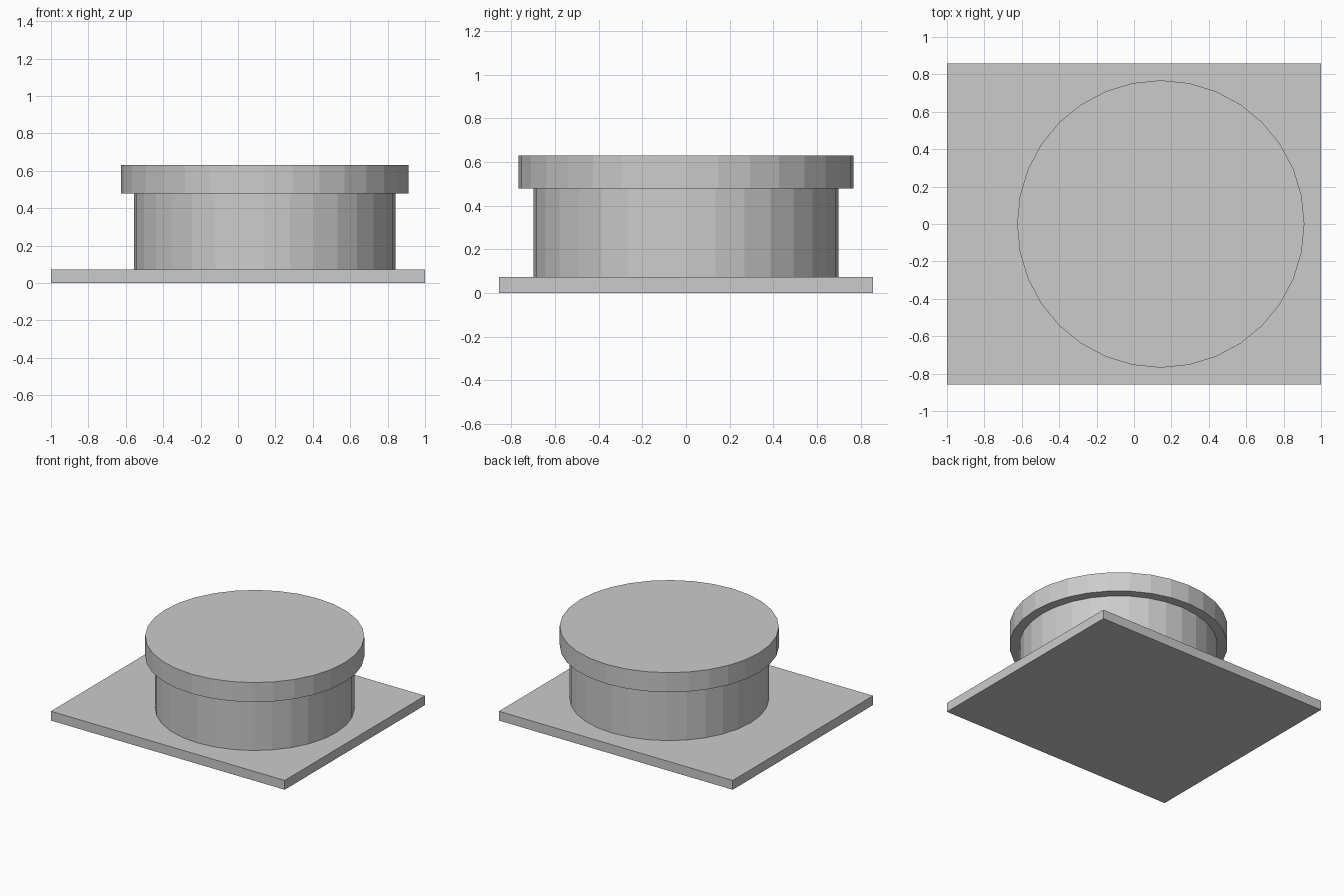
import bpy

if "Cube" in bpy.data.objects:
    bpy.data.objects.remove(bpy.data.objects["Cube"])

CENTRE_X = 0.143   # the drum sits off-centre on the plate
SIDES = 32


def disc(name, radius, z0, z1):
    bpy.ops.mesh.primitive_cylinder_add(
        vertices=SIDES, radius=radius, depth=z1 - z0,
        location=(CENTRE_X, 0, (z0 + z1) / 2))
    bpy.context.object.name = name


# Rectangular base plate
bpy.ops.mesh.primitive_cube_add(size=1, location=(0, 0, 0.036))
plate = bpy.context.object
plate.name = "base_plate"
plate.scale = (2.0, 1.714, 0.072)
bpy.ops.object.transform_apply(location=False, rotation=False, scale=True)

# Drum body and overhanging lid
disc("drum_body", 0.698, 0.072, 0.479)
disc("drum_lid", 0.768, 0.479, 0.63)
